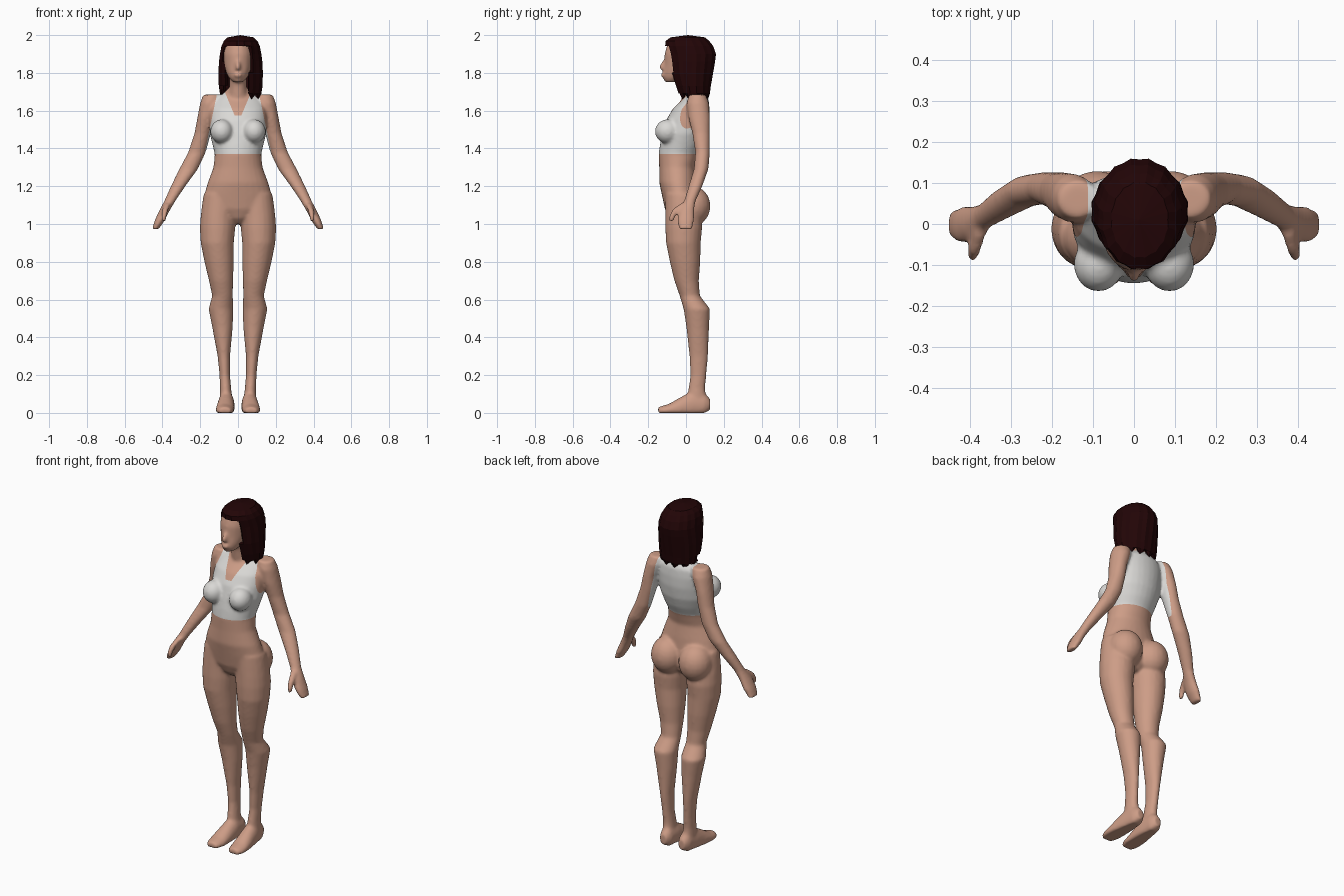
import bpy, bmesh, math
from mathutils import Matrix, Vector

if "Cube" in bpy.data.objects:
    bpy.data.objects.remove(bpy.data.objects["Cube"])


def material(name, rgb):
    m = bpy.data.materials.new(name)
    m.diffuse_color = (*rgb, 1)
    m.use_nodes = True
    m.node_tree.nodes["Principled BSDF"].inputs["Base Color"].default_value = m.diffuse_color
    return m


SKIN = material("skin", (0.61, 0.335, 0.24))
CLOTH = material("white cloth", (0.70, 0.69, 0.67))
HAIR = material("dark brown hair", (0.016, 0.0015, 0.002))


def loft(bm, rings, n=20, along_y=False, caps=True, ridge=0.0):
    """Skin elliptical rings (cx, cy, cz, r1, r2); rings lie flat, or upright when along_y."""
    loops = []
    for cx, cy, cz, r1, r2 in rings:
        loop = []
        for i in range(n):
            a = 2 * math.pi * i / n
            k = 1 + (ridge if i % 2 else 0)
            u, v = r1 * k * math.cos(a), r2 * k * math.sin(a)
            p = (cx + u, cy, max(0, cz + v)) if along_y else (cx + u, cy + v, cz)
            loop.append(bm.verts.new(p))
        loops.append(loop)
    for a, b in zip(loops, loops[1:]):
        for i in range(n):
            j = (i + 1) % n
            bm.faces.new((a[i], a[j], b[j], b[i]))
    if caps:
        bm.faces.new(loops[0])
        bm.faces.new(loops[-1])
    return loops


def profile(rows, cx=0):
    """Rows of (z, half width, front y, back y) to rings."""
    return [(cx, (f + b) / 2, z, w, (b - f) / 2) for z, w, f, b in rows]


def ball(bm, centre, size):
    bmesh.ops.create_uvsphere(bm, u_segments=20, v_segments=12, radius=1,
                              matrix=Matrix.Translation(centre) @ Matrix.Diagonal((*size, 1)))


def add_object(name, bm, mats):
    me = bpy.data.meshes.new(name)
    bm.to_mesh(me)
    bm.free()
    for m in mats:
        me.materials.append(m)
    ob = bpy.data.objects.new(name, me)
    bpy.context.collection.objects.link(ob)
    return ob


def apply_modifiers(ob):
    dg = bpy.context.evaluated_depsgraph_get()
    me = bpy.data.meshes.new_from_object(ob.evaluated_get(dg))
    ob.modifiers.clear()
    ob.data = me


bm = bmesh.new()

# torso
loft(bm, profile([
    (1.0, .03, -.06, .03), (1.03, .09, -.09, .06), (1.08, .18, -.112, .07),
    (1.15, .18, -.127, .065), (1.22, .16, -.142, .06), (1.30, .13, -.142, .05),
    (1.37, .123, -.145, .07), (1.42, .135, -.138, .095), (1.48, .15, -.125, .115),
    (1.55, .152, -.105, .125), (1.61, .15, -.07, .125), (1.66, .125, -.02, .12),
    (1.69, .08, 0, .10), (1.72, .05, -.02, .08)]), 28)

# neck and head
loft(bm, profile([(1.64, .055, -.02, .08), (1.72, .045, -.03, .07), (1.82, .045, -.05, .07)]))
loft(bm, profile([
    (1.752, .028, -.112, -.04), (1.775, .05, -.122, .02), (1.80, .062, -.122, .05),
    (1.84, .075, -.115, .08), (1.90, .08, -.114, .09), (1.95, .072, -.10, .08),
    (1.975, .035, -.06, .05)]))
# nose and lips
loft(bm, [(0, -.108, 1.87, .010, .010), (0, -.12, 1.838, .014, .025),
          (0, -.118, 1.816, .016, .022)], 10)
ball(bm, (0, -.116, 1.788), (.024, .02, .014))

for s in (1, -1):
    # leg
    loft(bm, [(s * x, (f + b) / 2, z, w, (b - f) / 2) for z, x, w, f, b in [
        (1.16, .094, .088, -.11, .06), (1.10, .10, .091, -.11, .07), (1.04, .106, .092, -.11, .08),
        (.98, .108, .094, -.11, .086), (.90, .11, .088, -.106, .078), (.80, .10, .078, -.086, .076),
        (.70, .09, .064, -.062, .068), (.62, .082, .055, -.034, .074), (.55, .09, .066, -.013, .128),
        (.45, .082, .054, .002, .122), (.30, .075, .033, .018, .117), (.20, .07, .028, .023, .108),
        (.13, .066, .030, .013, .102), (.04, .062, .036, 0, .112)]])
    # foot
    loft(bm, [(s * x, y, z, w, h) for y, x, z, w, h in [
        (.128, .06, .045, .022, .03), (.10, .06, .045, .037, .06), (.03, .062, .04, .044, .075),
        (-.03, .066, .025, .048, .058), (-.09, .07, .012, .05, .036),
        (-.125, .07, .01, .044, .028), (-.148, .07, .01, .03, .021)]], along_y=True)
    # buttock and bust
    ball(bm, (s * .09, .035, 1.095), (.094, .095, .105))
    ball(bm, (s * .086, -.098, 1.49), (.061, .067, .064))
    # arm and hand
    loft(bm, [(s * x, y, z, w, d) for x, y, z, w, d in [
        (.135, .06, 1.685, .05, .045), (.147, .062, 1.64, .054, .06), (.172, .07, 1.56, .044, .057),
        (.187, .08, 1.48, .044, .047), (.217, .088, 1.38, .047, .039), (.262, .08, 1.29, .050, .039),
        (.317, .05, 1.20, .039, .037), (.362, .02, 1.12, .030, .031), (.39, .002, 1.07, .028, .042),
        (.414, -.002, 1.02, .027, .046), (.438, -.002, .972, .018, .035)]], 16)
    # thumb
    loft(bm, [(s * .372, -.01, 1.11, .018, .02), (s * .386, -.052, 1.075, .017, .022),
              (s * .392, -.073, 1.04, .015, .017), (s * .394, -.077, 1.015, .012, .012)], 10)

# fuse everything into one smooth body
bmesh.ops.recalc_face_normals(bm, faces=bm.faces)
body = add_object("body", bm, [SKIN])
rm = body.modifiers.new("fuse", 'REMESH')
rm.mode = 'VOXEL'
rm.voxel_size = .008
sm = body.modifiers.new("soften", 'SMOOTH')
sm.factor = .5
sm.iterations = 9
apply_modifiers(body)


# cropped top: cut the hem, armholes and neckline, then colour the faces inside
def arm_edge(z):
    return .155 - (z - 1.48) * .21


def neck_edge(z):
    return .018 + (z - 1.575) * .42


bm = bmesh.new()
bm.from_mesh(body.data)
cuts = [((0, 0, 1.37), (0, 0, 1)), ((0, 0, 1.575), (0, 0, 1)), ((0, 0, 1.695), (0, 0, 1))]
for s in (1, -1):
    cuts += [((s * .155, 0, 1.48), (s, 0, .21)), ((s * .018, 0, 1.575), (s, 0, -.42))]
for co, no in cuts:
    near = [f for f in bm.faces if f.calc_center_median().z > 1.3]
    geom = set(near) | {e for f in near for e in f.edges} | {v for f in near for v in f.verts}
    bmesh.ops.bisect_plane(bm, geom=list(geom), plane_co=co, plane_no=Vector(no).normalized())
for f in bm.faces:
    c = f.calc_center_median()
    x = abs(c.x)
    f.smooth = True
    neckline = c.y < .05 and c.z > 1.575 and x < neck_edge(c.z)
    f.material_index = int(1.37 < c.z < 1.695 and x < arm_edge(c.z) and not neckline)
body.data.materials.clear()
body.data.materials.append(SKIN)
body.data.materials.append(CLOTH)
bm.to_mesh(body.data)
bm.free()

# hair: ridged shell, open around the face and shorter on one side
bm = bmesh.new()
rows = [(1.66, .10, -.03, .115), (1.69, .108, -.045, .125), (1.73, .114, -.06, .13),
        (1.80, .116, -.082, .142), (1.86, .113, -.09, .152), (1.90, .108, -.097, .157),
        (1.942, .10, -.108, .142), (1.968, .088, -.108, .122), (1.988, .068, -.08, .10)]
loops = loft(bm, profile(rows, .014), 32, caps=False, ridge=.035)
crown = bm.verts.new((.012, .01, 2.0))
for a, b in zip(loops[-1], loops[-1][1:] + loops[-1][:1]):
    bm.faces.new((a, b, crown))
for i, v in enumerate(loops[0]):
    v.co.z += .018 * (i % 3)
gone = []
for f in bm.faces:
    c = f.calc_center_median()
    face_gap = c.y < 0 and c.z < 1.942 and -.074 < c.x < (.07 if c.z > 1.80 else .055)
    short_side = c.z < 1.73 and c.x < 0 and c.y < .03
    if face_gap or short_side:
        gone.append(f)
bmesh.ops.delete(bm, geom=gone, context='FACES')
bmesh.ops.recalc_face_normals(bm, faces=bm.faces)
hair = add_object("hair", bm, [HAIR])
so = hair.modifiers.new("thickness", 'SOLIDIFY')
so.thickness = .022
so.offset = -1
apply_modifiers(hair)
